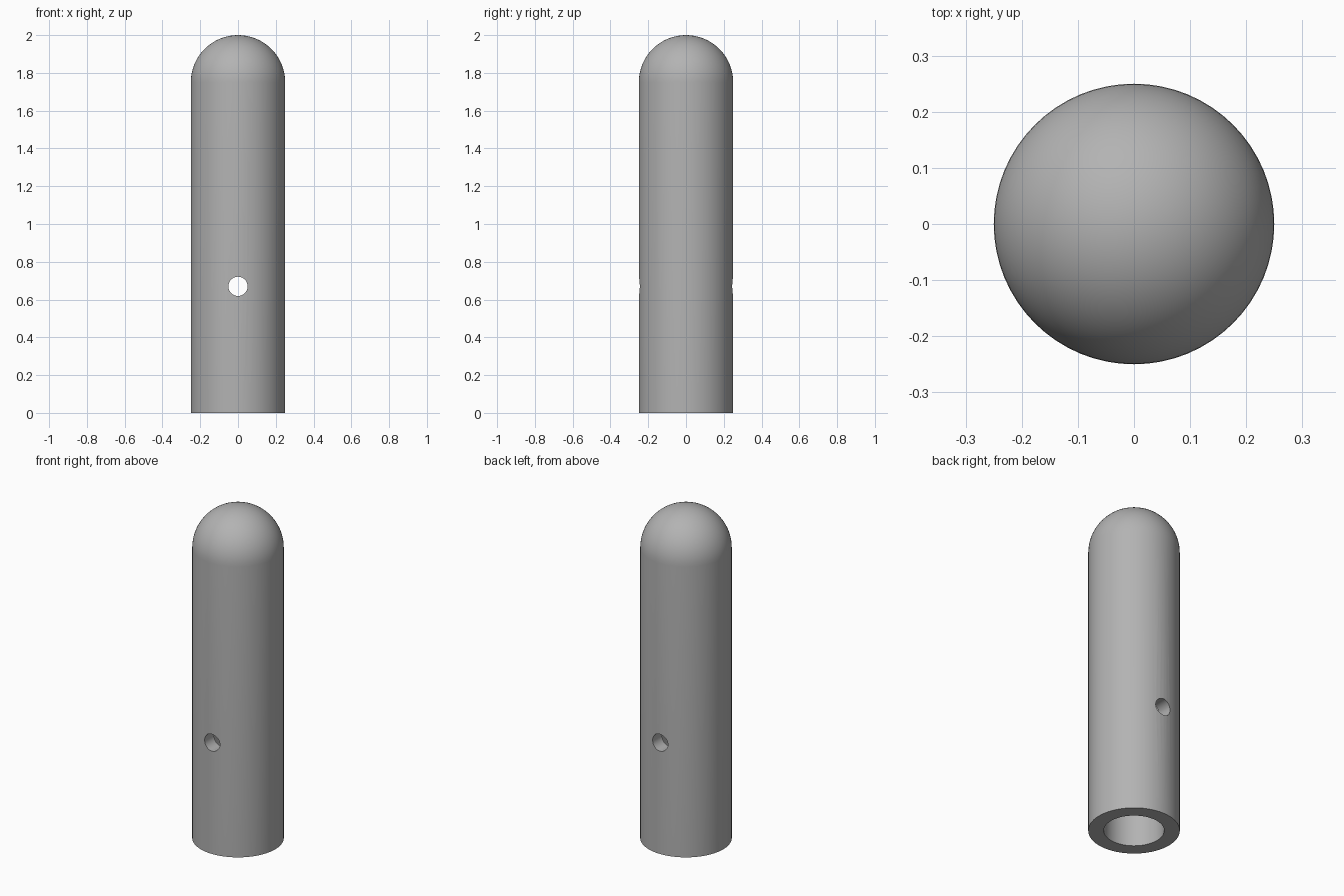
import bpy, bmesh, math
from mathutils import Vector

cube = bpy.data.objects.get("Cube")
if cube:
    bpy.data.objects.remove(cube, do_unlink=True)

HEIGHT, OUTER, BORE = 2.0, 0.25, 0.165
HOLE_Z, HOLE_R = 0.67, 0.051
SEGMENTS, ARC_STEPS = 64, 16

grey = bpy.data.materials.new("plain grey")
grey.use_nodes = True
colour = (0.45, 0.45, 0.45, 1)
grey.diffuse_color = colour
grey.node_tree.nodes["Principled BSDF"].inputs["Base Color"].default_value = colour


def dome_profile(radius):
    """Straight wall from the base, ending in a quarter circle on the axis."""
    spring = HEIGHT - OUTER
    arc = [math.pi / 2 * i / ARC_STEPS for i in range(ARC_STEPS + 1)]
    return [(radius, 0)] + [(radius * math.cos(a), spring + radius * math.sin(a)) for a in arc]


# Domed tube: outer wall and dome, joined at the base to the hollow bore
profile = dome_profile(BORE)[::-1] + dome_profile(OUTER)
bm = bmesh.new()
verts = [bm.verts.new((x, 0, z)) for x, z in profile]
edges = [bm.edges.new(pair) for pair in zip(verts, verts[1:])]
bmesh.ops.spin(bm, geom=verts + edges, cent=(0, 0, 0), axis=(0, 0, 1),
               angle=math.tau, steps=SEGMENTS, use_duplicate=False)
bmesh.ops.remove_doubles(bm, verts=bm.verts, dist=0.0001)
bmesh.ops.recalc_face_normals(bm, faces=bm.faces)
# The tip must face up
tip = max(bm.faces, key=lambda f: f.calc_center_median().z)
if tip.normal.dot(Vector((0, 0, 1))) < 0:
    bmesh.ops.reverse_faces(bm, faces=bm.faces)
mesh = bpy.data.meshes.new("domed_tube")
bm.to_mesh(mesh)
bm.free()
mesh.materials.append(grey)
tube = bpy.data.objects.new("domed_tube", mesh)
bpy.context.collection.objects.link(tube)

# Cross hole from front to back
bpy.ops.mesh.primitive_cylinder_add(vertices=32, radius=HOLE_R, depth=1,
                                    location=(0, 0, HOLE_Z), rotation=(math.pi / 2, 0, 0))
cutter = bpy.context.object
cutter.name = "cross_hole_cutter"
cutter.data.materials.append(grey)
cut = tube.modifiers.new("cross_hole", "BOOLEAN")
cut.operation, cut.solver, cut.object = "DIFFERENCE", "EXACT", cutter

# Apply the cut, drop the cutter and shade smoothly
bpy.ops.object.select_all(action="DESELECT")
tube.select_set(True)
bpy.context.view_layer.objects.active = tube
bpy.ops.object.modifier_apply(modifier=cut.name)
bpy.data.objects.remove(cutter, do_unlink=True)
bpy.ops.object.shade_smooth_by_angle(angle=math.radians(30))
